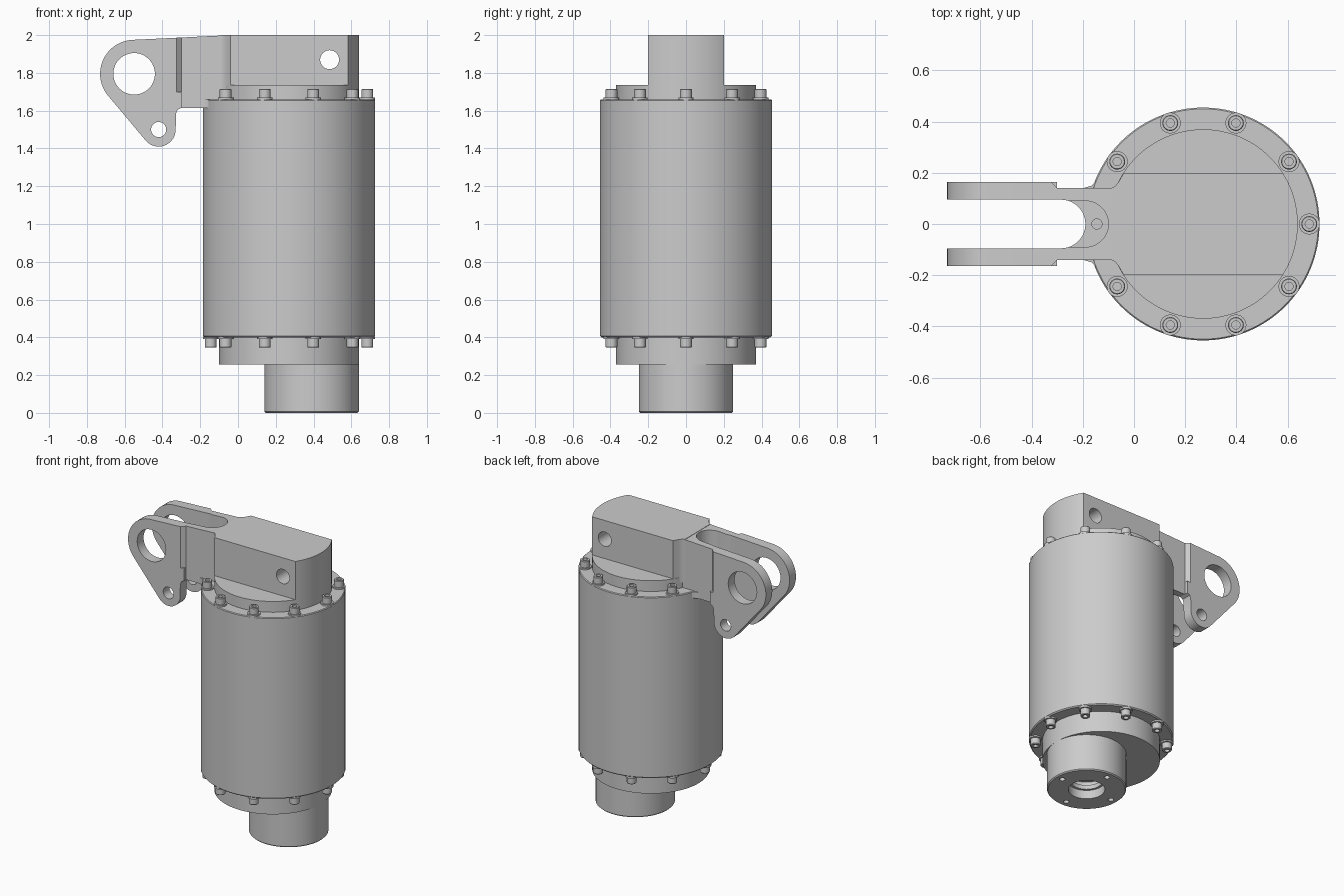
import bpy, bmesh, math
from math import pi, sin, cos, asin, radians
from mathutils import Matrix, Vector

if "Cube" in bpy.data.objects:
    bpy.data.objects.remove(bpy.data.objects["Cube"])

AXIS_X = 0.27        # centre line of the main body
BOSS_X = 0.39        # centre line of the offset lower boss
BOSS_R = 0.37


def make_object(name, bm):
    bmesh.ops.recalc_face_normals(bm, faces=bm.faces)
    mesh = bpy.data.meshes.new(name)
    bm.to_mesh(mesh)
    bm.free()
    obj = bpy.data.objects.new(name, mesh)
    bpy.context.collection.objects.link(obj)
    return obj


def prism(name, outline, low, high, axis="Z"):
    """Extrude a 2D outline along Z, or an XZ outline along Y."""
    bm = bmesh.new()
    place = (lambda p: (p[0], p[1], low)) if axis == "Z" else (lambda p: (p[0], low, p[1]))
    face = bm.faces.new([bm.verts.new(place(p)) for p in outline])
    grown = bmesh.ops.extrude_face_region(bm, geom=[face])["geom"]
    shift = Vector((0, 0, high - low)) if axis == "Z" else Vector((0, high - low, 0))
    bmesh.ops.translate(bm, vec=shift, verts=[v for v in grown if isinstance(v, bmesh.types.BMVert)])
    return make_object(name, bm)


def lathe(name, profile, location, steps=96, flip=False):
    """Spin a (radius, height) profile around Z."""
    bm = bmesh.new()
    verts = [bm.verts.new((r, 0, z)) for r, z in profile]
    edges = [bm.edges.new(pair) for pair in zip(verts, verts[1:])]
    bmesh.ops.spin(bm, geom=verts + edges, cent=(0, 0, 0), axis=(0, 0, 1),
                   angle=2 * pi, steps=steps)
    bmesh.ops.remove_doubles(bm, verts=bm.verts, dist=1e-5)
    if flip:
        bmesh.ops.transform(bm, matrix=Matrix.Rotation(pi, 4, "X"), verts=bm.verts)
    bmesh.ops.translate(bm, vec=location, verts=bm.verts)
    return make_object(name, bm)


def arc(cx, cy, r, start, end, count=24):
    angles = [radians(start + (end - start) * i / count) for i in range(count + 1)]
    return [(cx + r * cos(a), cy + r * sin(a)) for a in angles]


def circle(cx, cy, r, count=48):
    return arc(cx, cy, r, 0, 360, count)[:-1]


def cut(target, cutter):
    cutter.hide_render = True
    mod = target.modifiers.new("cut", "BOOLEAN")
    mod.operation, mod.solver, mod.object = "DIFFERENCE", "EXACT", cutter
    bpy.context.view_layer.objects.active = target
    bpy.ops.object.modifier_apply(modifier=mod.name)
    bpy.data.objects.remove(cutter)


def mirrored(half):
    """Close an outline by reflecting it across y = 0."""
    return half + [(x, -y) for x, y in reversed(half)]


parts = []

# Main cylinder with its stepped end bosses
body = lathe("main_body", [
    (0, 0.255), (BOSS_R, 0.255), (BOSS_R, 0.4), (0.448, 0.4), (0.455, 0.407),
    (0.455, 1.655), (0.45, 1.66), (BOSS_R, 1.66), (BOSS_R, 1.735), (0, 1.735)],
    (AXIS_X, 0, 0), steps=128)
parts.append(body)

# Offset lower boss with a grooved bore and four screw holes
boss = lathe("lower_boss", [
    (0, 0.2), (0.09, 0.2), (0.09, 0.12), (0.115, 0.12), (0.115, 0.09),
    (0.1, 0.09), (0.1, 0.06), (0.115, 0.06), (0.115, 0), (0.243, 0),
    (0.25, 0.007), (0.25, 0.26), (0, 0.26)], (BOSS_X, 0, 0))
for i in range(4):
    a = i * pi / 2
    cut(boss, prism("hole_cutter", circle(BOSS_X + 0.2 * cos(a), 0.2 * sin(a), 0.018, 20), -0.05, 0.06))
parts.append(boss)

# Head block: flat sides, end rounded to the boss radius
half_angle = math.degrees(asin(0.2 / BOSS_R))
outline = arc(AXIS_X, 0, BOSS_R, -half_angle, half_angle)
outline += [(-0.04, 0.2), (-0.06, 0.165), (-0.075, 0.147), (-0.09, 0.14)]
outline += [(x, -y) for x, y in reversed(outline[-4:])]
block = prism("head_block", outline, 1.7, 2.0)
cut(block, prism("cross_hole_cutter", circle(0.485, 1.87, 0.05), -0.3, 0.3, "Y"))
parts.append(block)


def slot(x, r, low):
    return prism("slot_cutter", arc(x, 0, r, -90, 90) + [(-1, r), (-1, -r)], low, 2.2)


# Neck between block and fork, with a sloping top and a two-level slot
neck = prism("fork_neck", mirrored([(-0.06, 0.14), (-0.3, 0.14), (-0.325, 0.165)]), 1.615, 2.0)
for v in neck.data.vertices:
    if v.co.z > 1.9:
        v.co.z = 2 + 0.049 * (v.co.x + 0.04)
cut(neck, slot(-0.285, 0.095, 1.5))
cut(neck, slot(-0.19, 0.09, 1.68))
cut(neck, prism("screw_hole_cutter", circle(-0.145, 0, 0.02, 24), 1.6, 1.75))
parts.append(neck)

# Flared flange joining the neck to the body rim
flange = prism("neck_flange", mirrored(
    [(0, 0.3), (-0.1, 0.255), (-0.13, 0.2), (-0.147, 0.168), (-0.165, 0.15), (-0.2, 0.14)]),
    1.615, 1.659)
cut(flange, slot(-0.285, 0.095, 1.5))
parts.append(flange)

# Pair of fork lugs with large and small pin holes
lug_outline = arc(-0.55, 1.795, 0.18, 93, 220, 40) + arc(-0.42, 1.5, 0.09, 220, 360)
lug_outline += [(-0.328, 1.585), (-0.32, 1.605), (-0.3, 1.615), (-0.3, 1.7), (-0.325, 1.7), (-0.325, 1.986)]
for name, low, high in (("left_lug", -0.165, -0.095), ("right_lug", 0.095, 0.165)):
    lug = prism(name, lug_outline, low, high, "Y")
    for x, z, r in ((-0.55, 1.795, 0.11), (-0.42, 1.5, 0.04)):
        cut(lug, prism("pin_hole_cutter", circle(x, z, r), -0.3, 0.3, "Y"))
    parts.append(lug)

# Rings of socket screws on both ends; the neck covers one upper position
screw = [(0, 0.022), (0.016, 0.022), (0.016, 0.055), (0.028, 0.055), (0.031, 0.051),
         (0.031, 0.01), (0.041, 0.01), (0.041, -0.005)]
for i in range(10):
    a = i * pi / 5
    x, y = AXIS_X + 0.415 * cos(a), 0.415 * sin(a)
    parts.append(lathe(f"lower_screw_{i}", screw, (x, y, 0.4), 24, flip=True))
    if i != 5:
        parts.append(lathe(f"upper_screw_{i}", screw, (x, y, 1.66), 24))

# Smooth the curved walls and keep the machined edges crisp
bpy.ops.object.select_all(action="DESELECT")
for obj in parts:
    obj.select_set(True)
bpy.context.view_layer.objects.active = body
bpy.ops.object.shade_smooth_by_angle(angle=radians(30))
